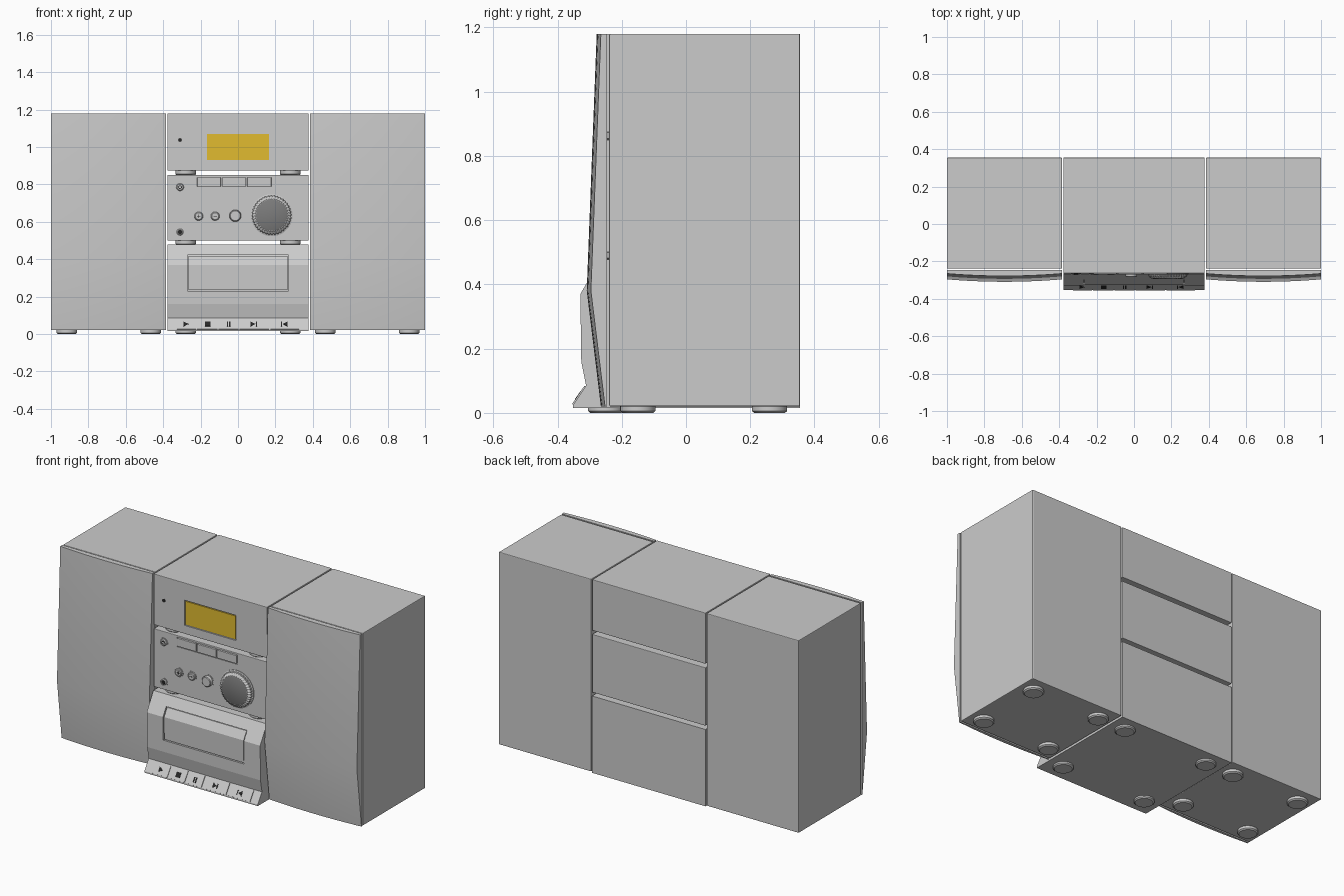
import bpy, bmesh
from math import sin, cos, pi

if "Cube" in bpy.data.objects:
    bpy.data.objects.remove(bpy.data.objects["Cube"])


def material(name, rgb):
    m = bpy.data.materials.new(name)
    m.diffuse_color = (*rgb, 1)
    m.use_nodes = True
    m.node_tree.nodes["Principled BSDF"].inputs["Base Color"].default_value = m.diffuse_color
    return m


AMBER = material("amber", (0.75, 0.5, 0.03))
BLACK = material("black", (0.02, 0.02, 0.02))
DARK = material("dark_grey", (0.2, 0.2, 0.2))


def finish(name, bm, mat=None, smooth=False, bevel=0):
    bmesh.ops.recalc_face_normals(bm, faces=bm.faces)
    me = bpy.data.meshes.new(name)
    bm.to_mesh(me)
    bm.free()
    ob = bpy.data.objects.new(name, me)
    bpy.context.collection.objects.link(ob)
    if mat:
        me.materials.append(mat)
    bpy.context.view_layer.objects.active = ob
    bpy.ops.object.select_all(action='DESELECT')
    ob.select_set(True)
    if bevel:
        b = ob.modifiers.new("bevel", 'BEVEL')
        b.width, b.segments = bevel, 2
        bpy.ops.object.modifier_apply(modifier="bevel")
    if smooth:
        bpy.ops.object.shade_smooth_by_angle(angle=0.5)
    return ob


def loft(name, rings, **kw):
    """Skin equal-length closed rings and cap both ends."""
    bm = bmesh.new()
    vs = [[bm.verts.new(p) for p in r] for r in rings]
    n = len(vs[0])
    for a, b in zip(vs, vs[1:]):
        for i in range(n):
            j = (i + 1) % n
            bm.faces.new((a[i], a[j], b[j], b[i]))
    bm.faces.new(vs[0])
    bm.faces.new(vs[-1])
    return finish(name, bm, **kw)


def prism(name, x0, x1, prof, **kw):
    """Extrude a (y, z) profile along x."""
    return loft(name, [[(x, y, z) for y, z in prof] for x in (x0, x1)], **kw)


def box(name, x0, x1, y0, y1, z0, z1, **kw):
    return prism(name, x0, x1, [(y0, z0), (y1, z0), (y1, z1), (y0, z1)], **kw)


def lathe(name, cx, cz, prof, n=32, ridge=0, **kw):
    """Turn an (r, y) profile about an axis along y; ridge gives knurling."""
    rings = []
    for r, y in prof:
        rings.append([(cx + (r - ridge * (i // 2 % 2)) * cos(2 * pi * i / n), y,
                       cz + (r - ridge * (i // 2 % 2)) * sin(2 * pi * i / n)) for i in range(n)])
    return loft(name, rings, smooth=not ridge, **kw)


def foot(name, cx, cy, z0, z1):
    prof = [(0.048, z0), (0.055, z0 + 0.006), (0.055, z1)]
    loft(name, [[(cx + r * cos(2 * pi * i / 32), cy + r * sin(2 * pi * i / 32), z)
                 for i in range(32)] for r, z in prof], smooth=True)


def cut(ob, cutter):
    cutter.hide_render = True
    m = ob.modifiers.new("cut", 'BOOLEAN')
    m.object, m.solver = cutter, 'EXACT'
    bpy.context.view_layer.objects.active = ob
    bpy.ops.object.modifier_apply(modifier="cut")
    bpy.data.objects.remove(cutter)


# Speakers: cabinet, bowed grille with a crease, four feet
for s, side in ((-1, "left"), (1, "right")):
    xa, xb = sorted((s * 0.385, s * 1.0))
    box(side + "_speaker_cabinet", xa, xb, -0.239, 0.355, 0.02, 1.18, bevel=0.004)
    rings = []
    for i in range(17):
        u = i / 8 - 1
        x = (xa + xb) / 2 + u * (xb - xa) / 2
        bow = 0.013 * (1 - u * u)
        rings.append([(x, -0.246, 0.02), (x, -0.252 - bow, 0.02), (x, -0.296 - bow, 0.38),
                      (x, -0.265 - bow, 1.18), (x, -0.246, 1.18)])
    loft(side + "_speaker_grille", rings, smooth=True).data.materials.append(None)
    for x in (0.467, 0.915):
        for y in (-0.15, 0.26):
            foot(side + "_speaker_foot", s * x, y, 0, 0.022)

# Tuner unit with a recessed display
W, F = 0.378, -0.264
tuner = box("tuner_unit", -W, W, F, 0.355, 0.873, 1.18, bevel=0.003)
cut(tuner, box("display_cutter", -0.172, 0.172, F - 0.05, F + 0.008, 0.924, 1.076))
box("display", -0.166, 0.166, F + 0.002, F + 0.01, 0.93, 1.07, mat=AMBER)
lathe("indicator_light", -0.31, 1.037, [(0.01, F + 0.002), (0.01, F - 0.003)], mat=BLACK)

# Amplifier unit with source buttons
amp = box("amplifier_unit", -W, W, F, 0.355, 0.5, 0.85, bevel=0.003)
cut(amp, box("button_cutter", -0.222, 0.182, F - 0.05, F + 0.006, 0.783, 0.842))
for x0, x1 in ((-0.218, -0.092), (-0.086, 0.043), (0.049, 0.178)):
    box("source_button", x0, x1, F - 0.006, F + 0.01, 0.788, 0.837, bevel=0.002)

# Small round buttons in collars
def round_button(name, x, z, r, depth):
    lathe(name + "_collar", x, z, [(r + 0.006, F + 0.002), (r + 0.006, F - 0.002),
                                   (r + 0.001, F - 0.002), (r + 0.001, F + 0.001)])
    lathe(name, x, z, [(r, F + 0.002), (r - 0.002, F - depth + 0.003), (r - 0.006, F - depth)])


round_button("power_button", -0.31, 0.785, 0.021, 0.007)
lathe("power_mark", -0.31, 0.785, [(0.01, F - 0.006), (0.01, F - 0.008), (0.006, F - 0.008), (0.006, F - 0.006)], mat=BLACK)
round_button("headphone_socket", -0.31, 0.545, 0.019, 0.004)
lathe("socket_hole", -0.31, 0.545, [(0.011, F - 0.003), (0.011, F - 0.005)], mat=BLACK)
for x in (-0.21, -0.122):
    round_button("tone_button", x, 0.63, 0.024, 0.008)
    box("tone_mark", x - 0.009, x + 0.009, F - 0.009, F - 0.007, 0.628, 0.632, mat=BLACK)
box("plus_stroke", -0.212, -0.208, F - 0.009, F - 0.007, 0.621, 0.639, mat=BLACK)
round_button("bass_knob", -0.015, 0.632, 0.032, 0.02)

# Knurled volume knob
lathe("volume_knob_base", 0.18, 0.635, [(0.112, F + 0.002), (0.112, F - 0.004), (0.108, F - 0.006)], n=64)
lathe("volume_knob_ring", 0.18, 0.635, [(0.107, F - 0.003), (0.103, F - 0.016), (0.088, F - 0.027),
                                        (0.08, F - 0.027)], n=160, ridge=0.004)
lathe("volume_knob_face", 0.18, 0.635, [(0.083, F - 0.02), (0.083, F - 0.027), (0.079, F - 0.029)],
      n=64, mat=DARK)

# Cassette unit with a recessed door
tape = prism("cassette_unit", -W, W, [
    (0.355, 0.015), (0.355, 0.478), (-0.266, 0.478), (-0.329, 0.37), (-0.326, 0.16),
    (-0.311, 0.085), (-0.352, 0.024), (-0.352, 0.015)])
cut(tape, prism("door_cutter", -0.27, 0.27, [
    (-0.4, 0.23), (-0.4, 0.422), (-0.281, 0.422), (-0.313, 0.37), (-0.311, 0.23)]))
prism("cassette_door", -0.265, 0.265, [
    (-0.305, 0.235), (-0.3235, 0.235), (-0.3255, 0.37), (-0.297, 0.418), (-0.28, 0.418)])


# Transport keys on the sloping sill, placed in sill coordinates (x, s, height)
def sill(name, pts, h0, h1, mat=None):
    d, n = (-0.561, -0.828), (-0.828, 0.561)
    return loft(name, [[(x, -0.311 + d[0] * s + n[0] * h, 0.085 + d[1] * s + n[1] * h)
                        for x, s in pts] for h in (h0, h1)], mat=mat)


def rect(x0, x1, s0, s1):
    return [(x0, s0), (x1, s0), (x1, s1), (x0, s1)]


edges = (-0.33, -0.222, -0.107, 0.005, 0.17, 0.33)
for a, b in zip(edges, edges[1:]):
    sill("transport_key", rect(a + 0.003, b - 0.003, 0.004, 0.072), -0.004, 0.004)


def symbol(pts):
    sill("key_symbol", pts, 0.003, 0.005, BLACK)


def arrow(x, w):
    symbol([(x, 0.026), (x + w, 0.041), (x, 0.056)])


arrow(-0.291, 0.028)
symbol(rect(-0.177, -0.147, 0.026, 0.056))
symbol(rect(-0.06, -0.053, 0.026, 0.056))
symbol(rect(-0.047, -0.04, 0.026, 0.056))
arrow(0.068, 0.026)
symbol(rect(0.095, 0.101, 0.026, 0.056))
arrow(0.264, -0.026)
symbol(rect(0.23, 0.236, 0.026, 0.056))

# Feet under each centre unit
for z0, z1 in ((0, 0.017), (0.476, 0.502), (0.848, 0.875)):
    for x in (-0.28, 0.28):
        for y in (-0.25 if z0 == 0 else -0.195, 0.26):
            foot("centre_foot", x, y, z0, z1)
